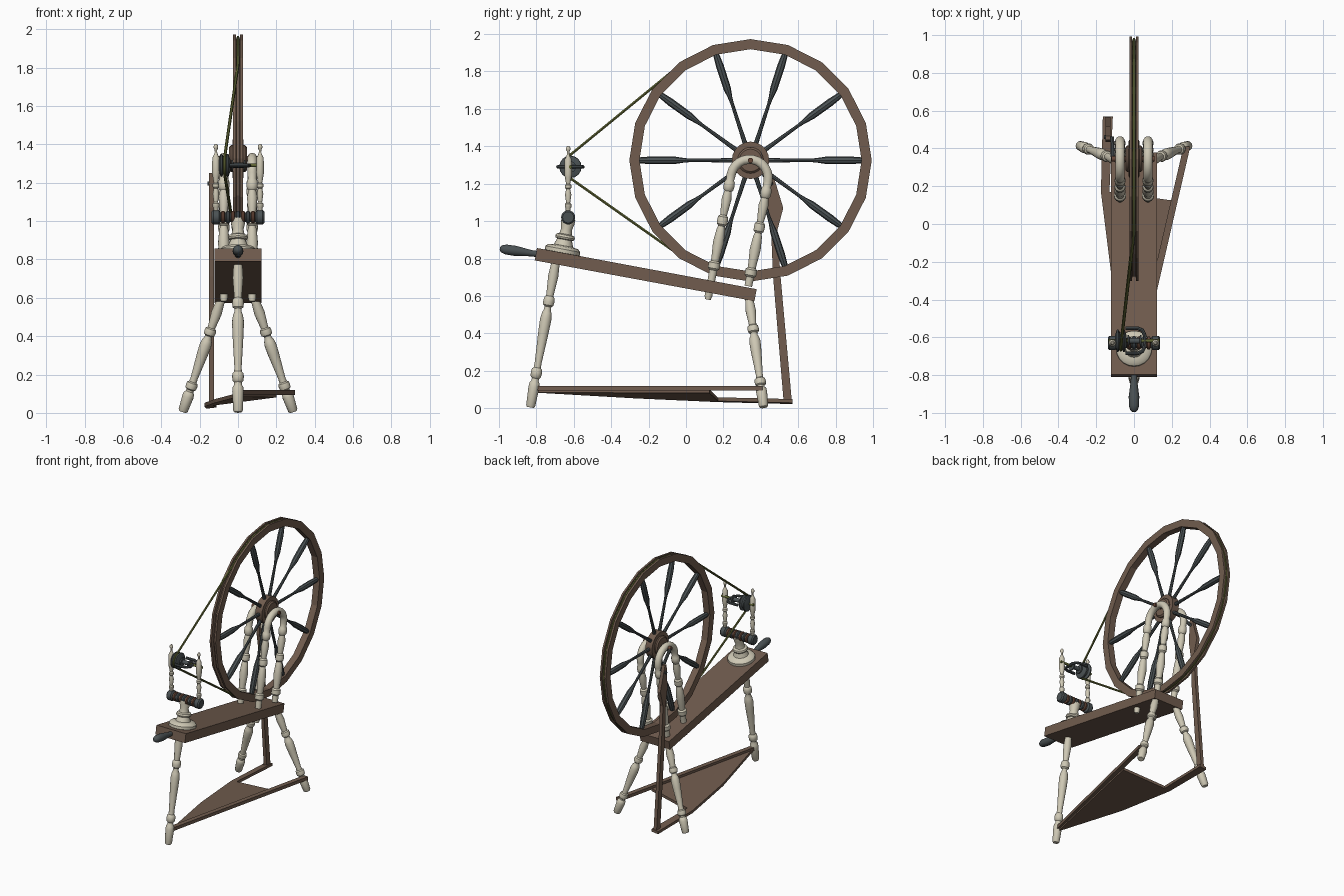
import bpy, bmesh, math
from mathutils import Vector as V

if "Cube" in bpy.data.objects:
    bpy.data.objects.remove(bpy.data.objects["Cube"])


def material(name, rgb):
    m = bpy.data.materials.new(name)
    m.diffuse_color = (*rgb, 1)
    m.use_nodes = True
    m.node_tree.nodes["Principled BSDF"].inputs["Base Color"].default_value = m.diffuse_color
    return m


BROWN = material("brown wood", (0.165, 0.108, 0.077))
CREAM = material("cream wood", (0.62, 0.58, 0.46))
SLATE = material("slate grey", (0.070, 0.084, 0.088))
OLIVE = material("olive cord", (0.12, 0.135, 0.035))
RUST = material("red brown", (0.14, 0.065, 0.04))
smooth = []


def finish(name, bm, mat, soft=False):
    bmesh.ops.recalc_face_normals(bm, faces=bm.faces)
    me = bpy.data.meshes.new(name)
    bm.to_mesh(me)
    bm.free()
    me.materials.append(mat)
    ob = bpy.data.objects.new(name, me)
    bpy.context.collection.objects.link(ob)
    if soft:
        smooth.append(ob)
    return ob


def sweep(name, pts, radii, mat, sides=14, ref=(1, 0, 0), closed=False, soft=True):
    """Round tube with a radius at each path point."""
    bm, rings, n = bmesh.new(), [], len(pts)
    pts = [V(p) for p in pts]
    for i, p in enumerate(pts):
        if closed:
            t = pts[(i + 1) % n] - pts[i - 1]
        else:
            t = pts[min(i + 1, n - 1)] - pts[max(i - 1, 0)]
        t.normalize()
        r = V(ref)
        e1 = (r - t * r.dot(t)).normalized()
        e2 = t.cross(e1)
        ring = []
        for k in range(sides):
            a = 2 * math.pi * k / sides
            ring.append(bm.verts.new(p + radii[i] * (e1 * math.cos(a) + e2 * math.sin(a))))
        rings.append(ring)
    for i in range(n if closed else n - 1):
        A, B = rings[i], rings[(i + 1) % n]
        for k in range(sides):
            j = (k + 1) % sides
            bm.faces.new((A[k], A[j], B[j], B[k]))
    if not closed:
        bm.faces.new(rings[0])
        bm.faces.new(rings[-1])
    return finish(name, bm, mat, soft)


def lathe(name, a, b, prof, mat, **kw):
    """Turned part from a to b; prof holds (fraction, radius)."""
    a, b = V(a), V(b)
    return sweep(name, [a.lerp(b, t) for t, _ in prof], [r for _, r in prof], mat, **kw)


def prism(name, outline, push, mat):
    bm = bmesh.new()
    f = bm.faces.new([bm.verts.new(p) for p in outline])
    new = bmesh.ops.extrude_face_region(bm, geom=[f])["geom"]
    bmesh.ops.translate(bm, vec=V(push), verts=[g for g in new if isinstance(g, bmesh.types.BMVert)])
    return finish(name, bm, mat)


# Slanted bench and its handle
prism("bench", [(-.123, -.797, .856), (-.123, -.809, .79), (-.123, .366, .572), (-.123, .378, .636)],
      (.246, 0, 0), BROWN)
lathe("bench_handle", (0, -.79, .823), (0, -.995, .853),
      [(0, .017), (.15, .017), (.3, .02), (.6, .028), (.85, .027), (.96, .019), (1, .008)], SLATE)

# Turned legs
LEG = [(0, .02), (.012, .025), (.13, .03), (.16, .028), (.175, .02), (.19, .02), (.2, .028), (.225, .031),
       (.25, .028), (.26, .02), (.29, .019), (.5, .029), (.58, .031), (.62, .026), (.64, .019), (.66, .019),
       (.67, .028), (.695, .031), (.72, .028), (.73, .02), (.75, .021), (.86, .028), (1, .02)]
lathe("front_leg", (0, -.832, .004), (0, -.69, .82), LEG, CREAM)
for s, side in ((-1, "left"), (1, "right")):
    lathe(side + "_back_leg", (s * .288, .415, .006), (s * .083, .335, .605), LEG, CREAM)

# Hooped wheel posts, square to the bench
N, U = V((0, .184, .983)), V((0, .983, -.184))
POST = [(-.02, .016), (0, .021), (.09, .021), (.14, .022), (.15, .032), (.18, .032), (.19, .022), (.22, .024),
        (.29, .03), (.36, .024), (.38, .018), (.39, .028), (.41, .03), (.43, .028), (.44, .018), (.47, .022),
        (.53, .027), (.57, .02), (.58, .028), (.6, .03), (.62, .028), (.63, .022)]
for s, side in ((-1, "left"), (1, "right")):
    base = V((s * .074, .12, .60))
    path = [(base + N * h, r) for h, r in POST]
    for k in range(0, 13):
        a = math.pi * (1 - k / 12)
        path.append((base + U * (.1 + .1 * math.cos(a)) + N * (.66 + .1 * math.sin(a)), .025))
    path += [(base + U * .2 + N * h, r) for h, r in reversed(POST) if h > 0]
    sweep(side + "_wheel_post", [p for p, _ in path], [r for _, r in path], CREAM)

# Drive wheel: grooved rim, hub, spokes, axle
C = V((0, .345, 1.325))


def polar(r, a, x=0, c=C):
    return V((x, c.y + r * math.cos(a), c.z + r * math.sin(a)))


SECTION = [(-.025, .594), (-.025, .648), (-.011, .648), (-.009, .624), (.009, .624), (.011, .648),
           (.025, .648), (.025, .594)]
bm = bmesh.new()
rings = [[bm.verts.new(polar(r, math.radians(18 * i), x)) for x, r in SECTION] for i in range(20)]
for i in range(20):
    A, B = rings[i], rings[(i + 1) % 20]
    for k in range(8):
        bm.faces.new((A[k], A[(k + 1) % 8], B[(k + 1) % 8], B[k]))
finish("wheel_rim", bm, BROWN)

lathe("wheel_hub", C + V((-.046, 0, 0)), C + V((.046, 0, 0)),
      [(0, .06), (.1, .07), (.19, .07), (.2, .1), (.8, .1), (.81, .07), (.9, .07), (1, .06)],
      BROWN, sides=20, ref=(0, 1, 0))
for i in range(10):
    a = math.radians(36 * i)
    lathe("spoke_%d" % (i + 1), polar(.08, a), polar(.605, a),
          [(0, .013), (.15, .011), (.45, .009), (.52, .012), (.62, .02), (.85, .021), (.96, .017), (1, .013)],
          SLATE, sides=8)
lathe("axle", C + V((-.12, 0, 0)), C + V((.108, 0, 0)), [(0, .014), (1, .014)], RUST, ref=(0, 1, 0))
sweep("crank", [(-.112, .345, 1.325), (-.114, .40, 1.27), (-.115, .455, 1.2), (-.158, .46, 1.195)],
      [.011] * 4, SLATE, sides=8, ref=(.3, 1, 1))

# Footman rod
prism("footman", [(-.15, y, z) for y, z in
      [(.522, .035), (.566, .035), (.505, .71), (.488, .95), (.52, 1.07), (.465, 1.25), (.445, 1.25),
       (.435, 1.07), (.455, .95), (.465, .71)]], (.025, 0, 0), BROWN)


# Treadle board, tilted down to the left about its pivot bar
def tread(x, y):
    return (x, y, .103 - .13 * (-.974 * x + .227 * (y + .8)))


prism("treadle", [tread(x, y) for x, y in
      [(0, -.81), (.2, .125), (-.13, .17), (-.112, .57), (-.165, .57), (-.175, .17), (-.12, -.27)]],
      (0, 0, -.02), BROWN)
prism("treadle_bar", [(-.018, -.8, .118), (.018, -.8, .118), (.298, .41, .118), (.262, .41, .118)],
      (0, 0, -.024), BROWN)

# Flyer stand on its round foot
foot = V((0, -.663, .826))
lathe("flyer_stand", foot, foot + N * .19,
      [(0, .09), (.03, .095), (.13, .095), (.2, .082), (.23, .052), (.4, .04), (.42, .049), (.47, .053),
       (.53, .049), (.56, .034), (.7, .029), (.88, .037), (1, .037)], CREAM, sides=20)
lathe("cross_bar", (-.137, -.63, 1.02), (.137, -.63, 1.02),
      [(0, .03), (.03, .038), (.14, .038), (.17, .026), (.83, .026), (.86, .038), (.97, .038), (1, .03)],
      SLATE, ref=(0, 1, 0))
for i in range(7):
    x = -.078 + .026 * i
    lathe("cross_bar_ring_%d" % (i + 1), (x - .011, -.63, 1.02), (x + .011, -.63, 1.02),
          [(0, .026), (.25, .034), (.75, .034), (1, .026)], SLATE if i % 2 else RUST, ref=(0, 1, 0))

# Maidens holding the flyer
MAIDEN = [(0, .013), (.08, .013), (.1, .018), (.14, .018), (.16, .011), (.28, .017), (.36, .011), (.38, .017),
          (.42, .017), (.44, .011), (.54, .018), (.58, .02), (.8, .019), (.84, .011), (.88, .006), (.92, .007),
          (.94, .012), (.97, .012), (1, .005)]
for s, side in ((-1, "left"), (1, "right")):
    lathe(side + "_maiden", (s * .115, -.63, 1.04), (s * .115, -.63, 1.402), MAIDEN, CREAM, sides=12)

# Flyer: spindle, whorl, bobbin and arms
F = V((0, -.618, 1.29))
lathe("spindle", F + V((-.135, 0, 0)), F + V((.135, 0, 0)), [(0, .009), (1, .009)], OLIVE, sides=10, ref=(0, 1, 0))
lathe("whorl", F + V((-.1, 0, 0)), F + V((-.04, 0, 0)),
      [(0, .03), (.15, .058), (.28, .06), (.42, .044), (.58, .044), (.72, .06), (.85, .058), (1, .03)],
      SLATE, sides=16, ref=(0, 1, 0))
lathe("bobbin", F + V((-.035, 0, 0)), F + V((.04, 0, 0)),
      [(0, .03), (.12, .03), (.14, .015), (.86, .015), (.88, .03), (1, .03)], SLATE, ref=(0, 1, 0))
arms = [(-.045, .066), (.02, .066), (.045, .056), (.056, .03), (.058, 0)]
arms += [(x, -y) for x, y in reversed(arms[:-1])]
sweep("flyer_arms", [F + V((x, y, 0)) for x, y in arms], [.01] * len(arms), SLATE, sides=8, ref=(0, 0, 1))

# Drive band round the wheel groove and whorl
R, r = .633, .05
d = F - C
phi, spread = math.atan2(d.z, d.y), math.acos((R - r) / math.hypot(d.y, d.z))
band = []
for k in range(41):
    band.append(polar(R, phi + spread + (2 * math.pi - 2 * spread) * k / 40))
for k in range(9):
    band.append(polar(r, phi - spread + 2 * spread * k / 8, -.07, F))
sweep("drive_band", band, [.008] * len(band), OLIVE, sides=6, closed=True)

# Smooth the turned parts, keeping sharp steps
bpy.ops.object.select_all(action='DESELECT')
for ob in smooth:
    ob.select_set(True)
bpy.context.view_layer.objects.active = smooth[0]
bpy.ops.object.shade_smooth_by_angle(angle=math.radians(38))
